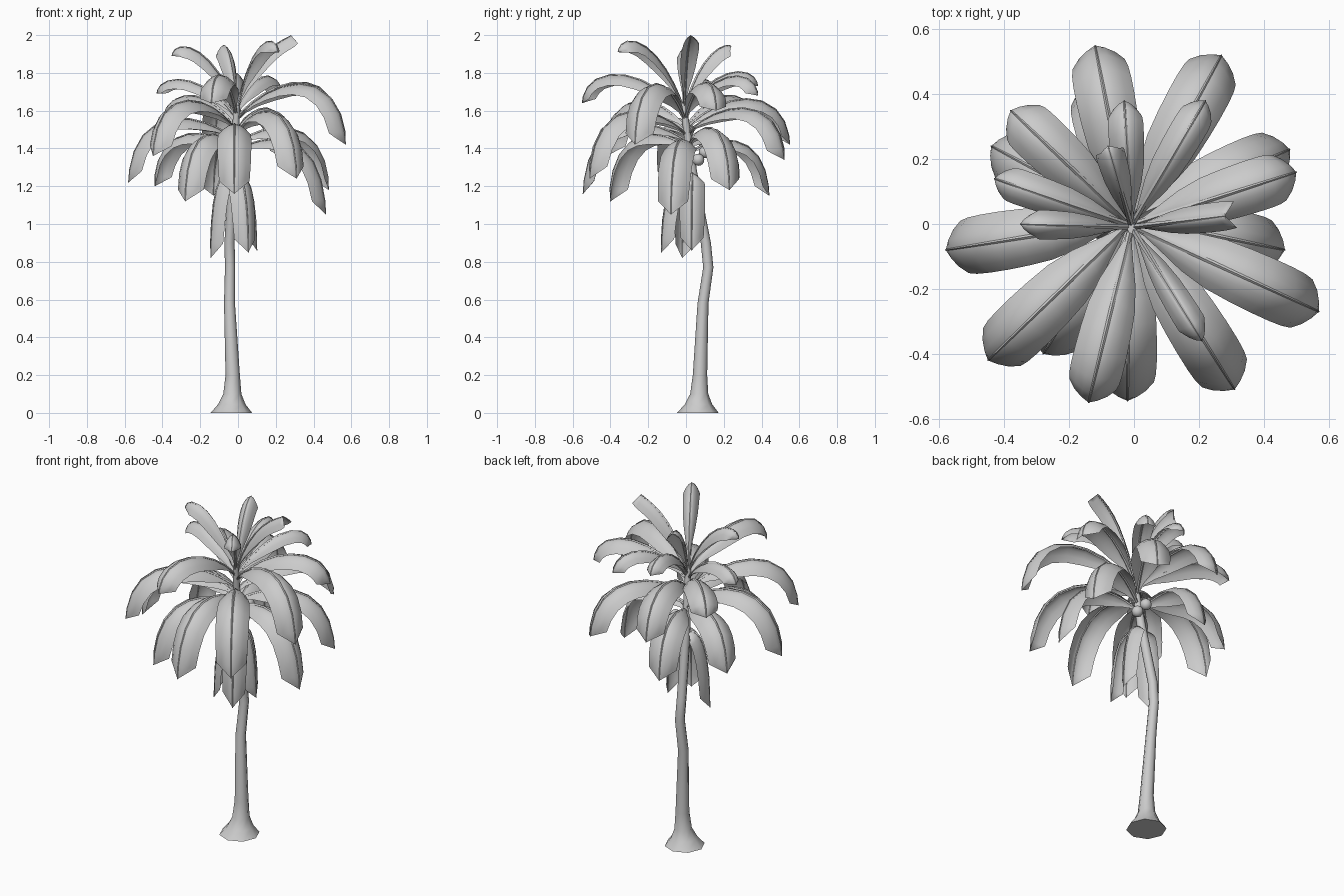
import bpy, bmesh, math
from mathutils import Vector

if "Cube" in bpy.data.objects:
    bpy.data.objects.remove(bpy.data.objects["Cube"])

UP = Vector((0, 0, 1))


def make(name, rings, closed=False, caps=False, angle=40):
    """Skin a list of point rows into one mesh object."""
    bm = bmesh.new()
    rows = [[bm.verts.new(p) for p in ring] for ring in rings]
    n = len(rows[0])
    for a, b in zip(rows, rows[1:]):
        for i in range(n if closed else n - 1):
            j = (i + 1) % n
            bm.faces.new((a[i], a[j], b[j], b[i]))
    if caps:
        bm.faces.new(rows[0][::-1])
        bm.faces.new(rows[-1])
    if not closed:
        bmesh.ops.remove_doubles(bm, verts=bm.verts, dist=0.0005)
    else:
        bmesh.ops.recalc_face_normals(bm, faces=bm.faces)
    me = bpy.data.meshes.new(name)
    bm.to_mesh(me)
    bm.free()
    ob = bpy.data.objects.new(name, me)
    bpy.context.collection.objects.link(ob)
    bpy.ops.object.select_all(action='DESELECT')
    ob.select_set(True)
    bpy.context.view_layer.objects.active = ob
    bpy.ops.object.shade_smooth_by_angle(angle=math.radians(angle))
    return ob


# Trunk: bent, flared at the foot (x, y, z, radius)
TRUNK = [(-.035, .063, 0, .11), (-.033, .066, .045, .073), (-.03, .07, .1, .048),
         (-.028, .074, .2, .038), (-.045, .09, .58, .029), (-.042, .118, .77, .027),
         (-.045, .105, .9, .027), (-.025, .035, 1.27, .025), (-.005, -.015, 1.64, .016)]
make("trunk", [[(x + r * math.cos(k * math.tau / 8), y + r * math.sin(k * math.tau / 8), z)
                for k in range(8)] for x, y, z, r in TRUNK], closed=True, caps=True, angle=65)


def trunk_at(z):
    for a, b in zip(TRUNK, TRUNK[1:]):
        if z <= b[2]:
            return Vector(a[:3]).lerp(Vector(b[:3]), (z - a[2]) / (b[2] - a[2]))


# Relative leaf width along its length (t, width)
WIDTH = [(0, .1), (.06, .16), (.13, .4), (.22, .72), (.33, .93), (.45, 1), (.58, 1.03),
         (.72, 1.03), (.84, 1), (.94, .93), (1, 0)]


def frond(name, tip, peak, half, fold):
    """Arched leaf with a raised midrib, bent from the trunk over its peak to its tip."""
    z0 = min(1.6, 1.38 + .55 * (peak - 1.43))
    p0, p3 = trunk_at(z0), Vector(tip)
    zc = (peak - (z0 + p3.z) / 8) / .75
    p1, p2 = p0.lerp(p3, .4), p0.lerp(p3, .97)
    p1.z = p2.z = zc
    side = UP.cross(Vector((p3.x - p0.x, p3.y - p0.y, 0)).normalized())
    blade, rib = [], []
    for t, w in WIDTH:
        s = 1 - t
        c = p0 * s**3 + p1 * (3 * s * s * t) + p2 * (3 * s * t * t) + p3 * t**3
        d = ((p1 - p0) * (s * s) + (p2 - p1) * (2 * s * t) + (p3 - p2) * (t * t)).normalized()
        n = d.cross(side)
        w *= half
        blade.append([c - side * (w * u) - n * (w * fold * u * u)
                      for u in (-1, -.7, -.35, 0, .35, .7, 1)])
        r = .009 * (1 - .75 * t)
        rib.append([c + side * (r * a) + n * (r * b)
                    for a, b in ((1, 0), (0, .9), (-1, 0), (0, -.9))])
    make(name, blade, angle=50)
    make(name + "_midrib", rib, closed=True, caps=True)


def tier(name, half, fold, leaves):
    """One layer of fronds, each given as tip x, y, z and peak height."""
    for i, (x, y, z, peak) in enumerate(leaves):
        frond(f"{name}_{i + 1}", (x, y, z), peak, half, fold)


# Fronds from the crown down
tier("young_frond", .044, 1.3, [(.28, .025, 2, 1.93), (-.35, 0, 1.89, 1.92),
                                (-.08, .24, 1.94, 1.91), (.21, -.36, 1.91, 1.95)])
tier("inner_frond", .053, .9, [(-.43, .14, 1.69, 1.76), (-.03, .38, 1.73, 1.8),
                               (.22, .38, 1.68, 1.78)])
tier("upper_frond", .079, .7, [(-.38, .35, 1.56, 1.68), (.5, .16, 1.6, 1.75),
                               (-.14, -.55, 1.64, 1.79)])
tier("middle_frond", .088, .65, [(.57, -.27, 1.42, 1.74), (-.45, -.42, 1.36, 1.65),
                                 (-.58, -.08, 1.22, 1.55), (-.12, .55, 1.42, 1.66),
                                 (.27, .52, 1.34, 1.61), (.31, -.51, 1.24, 1.59)])
tier("lower_frond", .087, .65, [(-.02, -.545, 1.16, 1.52), (.48, .23, 1.18, 1.5),
                                (.465, -.08, 1.05, 1.43), (-.44, .24, 1.2, 1.47),
                                (-.13, .44, 1.15, 1.43), (-.28, -.4, 1.12, 1.46)])
tier("dry_frond", .066, .7, [(-.145, -.02, .82, 1.22), (.055, -.13, .85, 1.22),
                             (.1, .03, .86, 1.22)])

# Coconuts under the crown
for i, loc in enumerate([(0, .1, 1.38), (.03, .065, 1.34)]):
    bpy.ops.mesh.primitive_uv_sphere_add(segments=12, ring_count=8, radius=.032, location=loc)
    bpy.context.object.name = f"coconut_{i + 1}"
    bpy.ops.object.shade_smooth_by_angle()
